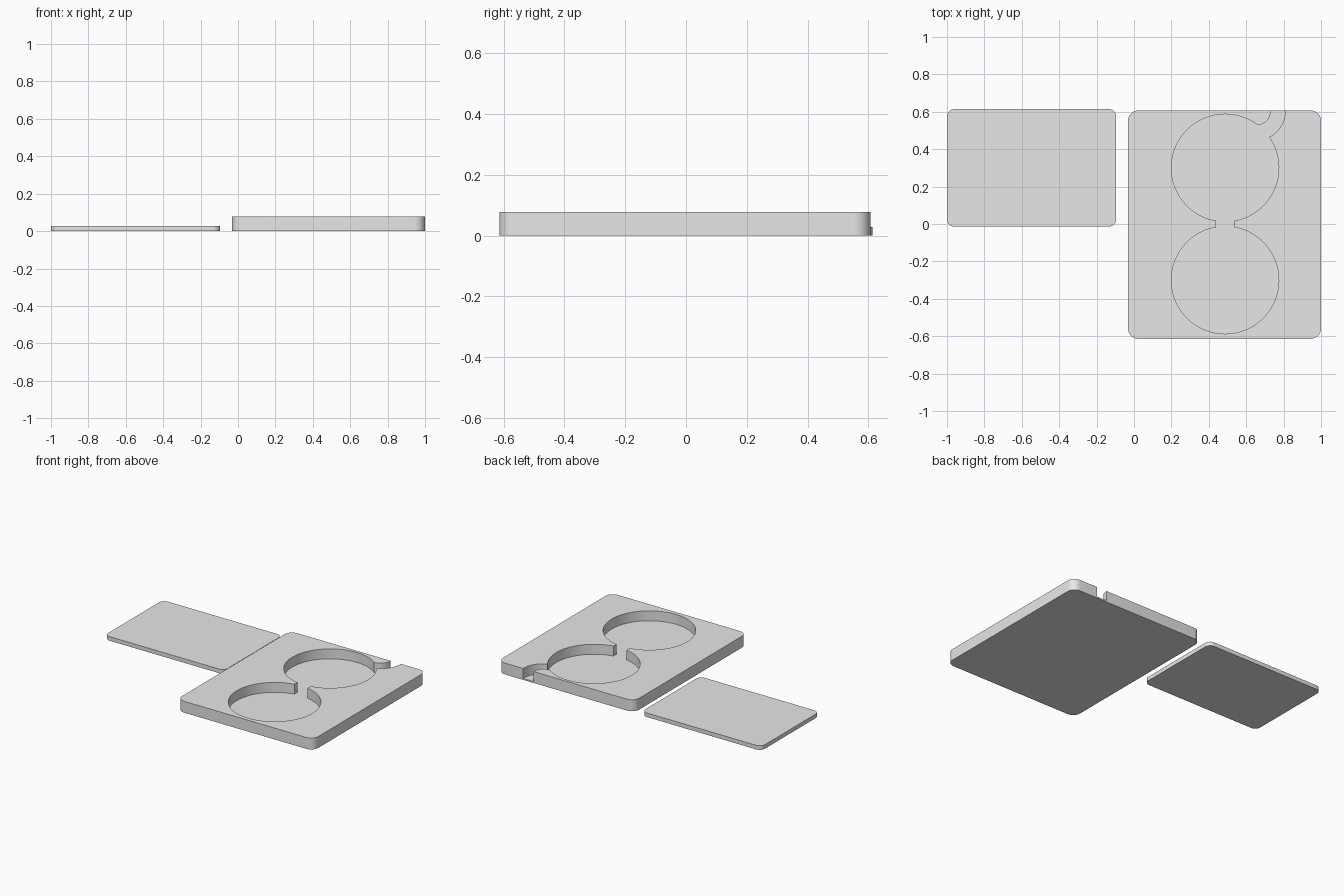
import bpy, bmesh
from math import sin, cos, radians

if "Cube" in bpy.data.objects:
    bpy.data.objects.remove(bpy.data.objects["Cube"], do_unlink=True)

gray = bpy.data.materials.new("light gray")
gray.use_nodes = True
gray.diffuse_color = (0.8, 0.8, 0.8, 1)
gray.node_tree.nodes["Principled BSDF"].inputs["Base Color"].default_value = (0.8, 0.8, 0.8, 1)


def arc(cx, cy, r, start, end, steps):
    angles = [radians(start + (end - start) * i / steps) for i in range(steps + 1)]
    return [(cx + r * cos(a), cy + r * sin(a)) for a in angles]


def rounded_rect(x0, x1, y0, y1, r):
    corners = [(x1 - r, y1 - r), (x0 + r, y1 - r), (x0 + r, y0 + r), (x1 - r, y0 + r)]
    return [p for i, (x, y) in enumerate(corners)
            for p in arc(x, y, r, 90 * i, 90 * i + 90, 10)]


def prism(name, outline, z0, z1):
    """Extrude a closed outline upwards."""
    bm = bmesh.new()
    face = bm.faces.new([bm.verts.new((x, y, z0)) for x, y in outline])
    top = bmesh.ops.extrude_face_region(bm, geom=[face])["geom"]
    bmesh.ops.translate(bm, vec=(0, 0, z1 - z0),
                        verts=[v for v in top if isinstance(v, bmesh.types.BMVert)])
    bmesh.ops.recalc_face_normals(bm, faces=bm.faces)
    mesh = bpy.data.meshes.new(name)
    bm.to_mesh(mesh)
    bm.free()
    mesh.materials.append(gray)
    obj = bpy.data.objects.new(name, mesh)
    bpy.context.collection.objects.link(obj)
    return obj


def activate(obj):
    bpy.ops.object.select_all(action="DESELECT")
    obj.select_set(True)
    bpy.context.view_layer.objects.active = obj


HEIGHT, FLOOR, ABOVE = 0.078, 0.01, 0.12
PX, PY, PR = 0.487, 0.3, 0.287      # pocket centre and radius
GX, GY = 0.66, 0.6                  # centre of the curved spout

# Thick tray and thin flat lid
tray = prism("tray", rounded_rect(-0.032, 1.0, -0.614, 0.607, 0.055), 0, HEIGHT)
lid = prism("lid", rounded_rect(-1.0, -0.095, -0.014, 0.614, 0.04), 0, 0.028)

# Cutters: two round pockets, the link between them, the spout to the back edge
spout = ([(GX + 0.148, 0.7)] + arc(GX, GY, 0.148, 0, -120, 32)
         + arc(GX, GY, 0.07, -120, 0, 32) + [(GX + 0.07, 0.7)])
outlines = {
    "back_pocket": arc(PX, PY, PR, 0, 360, 128)[:-1],
    "front_pocket": arc(PX, -PY, PR, 0, 360, 128)[:-1],
    "link_channel": [(0.438, -0.1), (0.538, -0.1), (0.538, 0.1), (0.438, 0.1)],
    "spout_channel": spout,
}
for name, outline in outlines.items():
    cutter = prism(name + "_cutter", outline, FLOOR, ABOVE)
    cutter.hide_render = True
    cut = tray.modifiers.new(name, "BOOLEAN")
    cut.operation = "DIFFERENCE"
    cut.solver = "EXACT"
    cut.object = cutter
    activate(tray)
    bpy.ops.object.modifier_apply(modifier=cut.name)
    bpy.data.objects.remove(cutter, do_unlink=True)

for part in (tray, lid):
    activate(part)
    bpy.ops.object.shade_smooth_by_angle(angle=radians(30))
